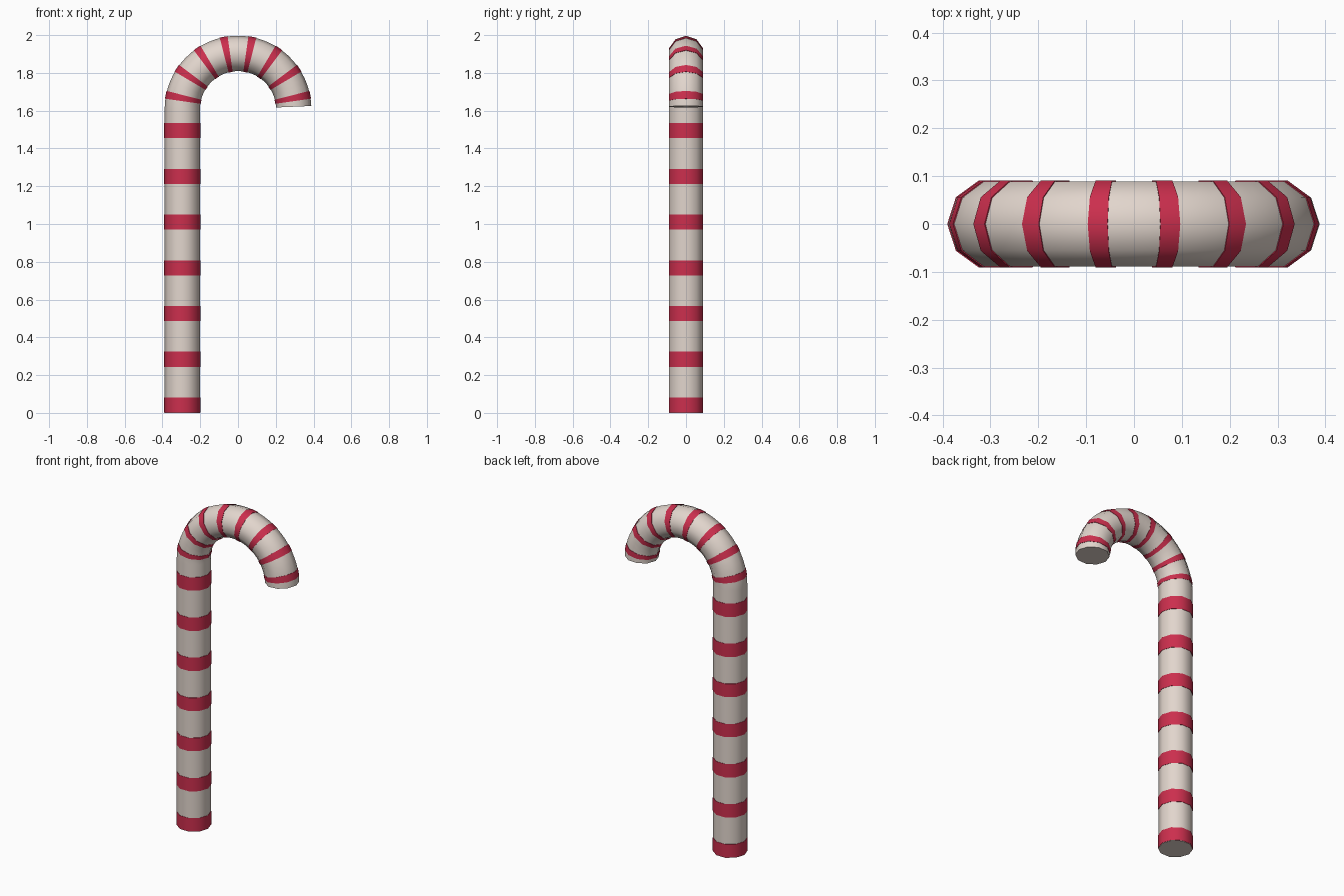
import bpy, bmesh, math
from math import sin, cos, pi, radians

cube = bpy.data.objects.get("Cube")
if cube:
    bpy.data.objects.remove(cube, do_unlink=True)

SIDES = 10
BEND = 0.295        # radius of the hook's centre line
SPRING = 1.608      # height where the hook starts
CANE_R, BAND_R = 0.0935, 0.0955


def material(name, colour):
    m = bpy.data.materials.new(name)
    m.use_nodes = True
    m.diffuse_color = (*colour, 1)
    bsdf = m.node_tree.nodes["Principled BSDF"]
    bsdf.inputs["Base Color"].default_value = (*colour, 1)
    bsdf.inputs["Roughness"].default_value = 0.6
    return m


cream = material("cream white", (0.76, 0.67, 0.61))
red = material("candy red", (0.60, 0.028, 0.075))


def straight(z):
    """Station on the stem: x, z and bend angle."""
    return (-BEND, z, 0.0)


def hook(degrees):
    """Station on the hook, measured from the stem side."""
    a = radians(degrees)
    return (-BEND * cos(a), SPRING + BEND * sin(a), a)


def sweep(name, stations, radius, mat):
    """Closed ten-sided tube through the stations."""
    bm = bmesh.new()
    rings = []
    for x, z, a in stations:
        ring = []
        for i in range(SIDES):
            t = 2 * pi * i / SIDES
            out = radius * cos(t)
            ring.append(bm.verts.new((x - out * cos(a), radius * sin(t), z + out * sin(a))))
        rings.append(ring)
    for low, high in zip(rings, rings[1:]):
        for i in range(SIDES):
            j = (i + 1) % SIDES
            bm.faces.new((low[i], low[j], high[j], high[i]))
    bm.faces.new(rings[0])
    bm.faces.new(rings[-1])
    bmesh.ops.recalc_face_normals(bm, faces=bm.faces)
    mesh = bpy.data.meshes.new(name)
    bm.to_mesh(mesh)
    bm.free()
    mesh.materials.append(mat)
    obj = bpy.data.objects.new(name, mesh)
    bpy.context.collection.objects.link(obj)
    bpy.ops.object.select_all(action='DESELECT')
    obj.select_set(True)
    bpy.context.view_layer.objects.active = obj
    bpy.ops.object.shade_smooth_by_angle(angle=radians(50))
    return obj


# Cane: straight stem running into the hook
END = 177.5
STEPS = 32
sweep("cane", [straight(0)] + [hook(END * i / STEPS) for i in range(STEPS + 1)], CANE_R, cream)

# Red bands around the stem
for i in range(7):
    z = 0.242 * i
    sweep(f"stem_band_{i + 1}", [straight(z + 0.002), straight(z + 0.082)], BAND_R, red)

# Narrower red bands around the hook
for i in range(8):
    mid = 11.25 + 22.5 * i
    sweep(f"hook_band_{i + 1}", [hook(mid + d) for d in (-3.1, 0, 3.1)], BAND_R, red)
